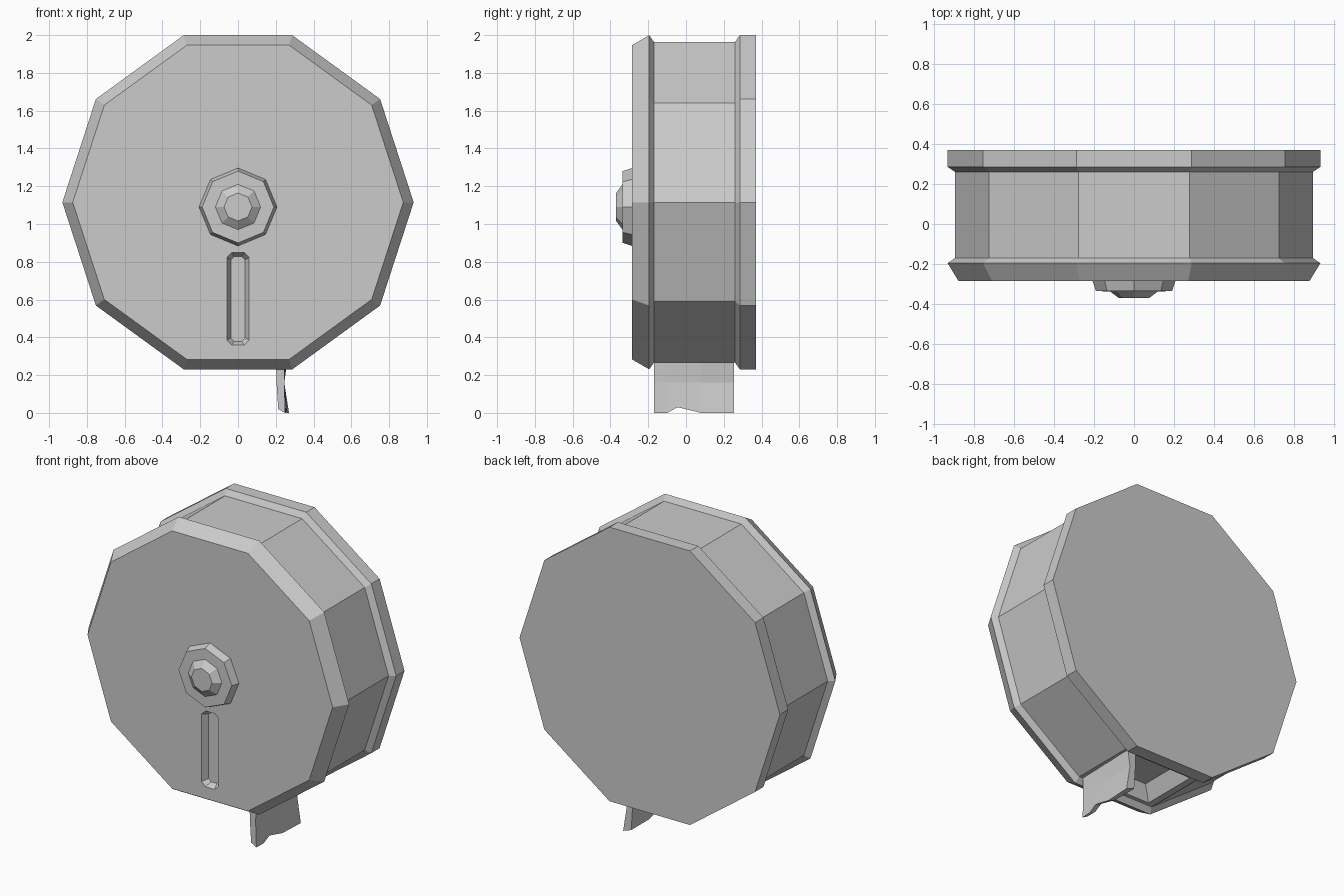
import bpy, bmesh
from math import sin, cos, tau

if "Cube" in bpy.data.objects:
    bpy.data.objects.remove(bpy.data.objects["Cube"])

grey = bpy.data.materials.new("light grey plastic")
grey.use_nodes = True
color = (0.6, 0.6, 0.6, 1)
grey.diffuse_color = color
grey.node_tree.nodes["Principled BSDF"].inputs["Base Color"].default_value = color


def loft(name, rings):
    """Closed solid skinned through rings of equal point count."""
    bm = bmesh.new()
    loops = [[bm.verts.new(p) for p in ring] for ring in rings]
    n = len(loops[0])
    for a, b in zip(loops, loops[1:]):
        for i in range(n):
            j = (i + 1) % n
            bm.faces.new((a[i], a[j], b[j], b[i]))
    bm.faces.new(loops[0])
    bm.faces.new(loops[-1])
    bmesh.ops.recalc_face_normals(bm, faces=bm.faces)
    mesh = bpy.data.meshes.new(name)
    bm.to_mesh(mesh)
    bm.free()
    mesh.materials.append(grey)
    obj = bpy.data.objects.new(name, mesh)
    bpy.context.collection.objects.link(obj)
    return obj


def polygon(sides, radius, y, z):
    return [(radius * cos(tau * i / sides), y, z + radius * sin(tau * i / sides))
            for i in range(sides)]


def slot_ring(half_w, half_h, chamfer, y, z):
    c = chamfer
    corner = [(half_w, half_h - c), (half_w - c, half_h)]
    right = [(x, -h) for x, h in reversed(corner)] + corner
    pts = right + [(-x, -h) for x, h in right]
    return [(x, y, z + h) for x, h in pts]


def rect(x0, x1, y0, y1, z):
    return [(x0, y0, z), (x1, y0, z), (x1, y1, z), (x0, y1, z)]


def cut(target, cutter):
    mod = target.modifiers.new(cutter.name, "BOOLEAN")
    mod.operation = "DIFFERENCE"
    mod.solver = "EXACT"
    mod.object = cutter
    cutter.hide_render = True
    cutter.hide_set(True)


# Ten-sided housing: rear flange, drum, bevelled front cover
profile = [(0.37, 0.93), (0.285, 0.93), (0.26, 0.893),
           (-0.17, 0.893), (-0.195, 0.93), (-0.285, 0.875)]
housing = loft("housing", [polygon(10, r, y, 1.115) for y, r in profile])

# Recessed viewing slot in the cover
cut(housing, loft("slot_cutter", [
    slot_ring(0.062, 0.247, 0.027, -0.29, 0.604),
    slot_ring(0.038, 0.225, 0.018, -0.245, 0.604)]))

# Tapered paper opening underneath
cut(housing, loft("opening_cutter", [
    rect(-0.24, 0.24, -0.15, 0.24, 0.25),
    rect(-0.18, 0.2, -0.11, 0.2, 0.36)]))

# Stepped octagonal lock on the cover
lock = [(-0.28, 0.208), (-0.335, 0.19), (-0.336, 0.12), (-0.37, 0.074)]
loft("lock", [polygon(8, r, y, 1.09) for y, r in lock])

# Hanging paper end: bent strip with a torn lower edge
torn_edge = [(-0.17, 0), (-0.1, 0), (-0.045, 0.03), (0.08, 0), (0.255, 0)]
sections = []
for y, lift in torn_edge:
    skew = 0.02 * (y + 0.17) / 0.425
    sections.append([(0.2, y, 0.34), (0.204, y, 0.16), (0.213, y, 0.02 + lift),
                     (0.25 + skew, y, lift), (0.245, y, 0.16),
                     (0.25 + skew, y, 0.34)])
loft("paper_end", sections)
